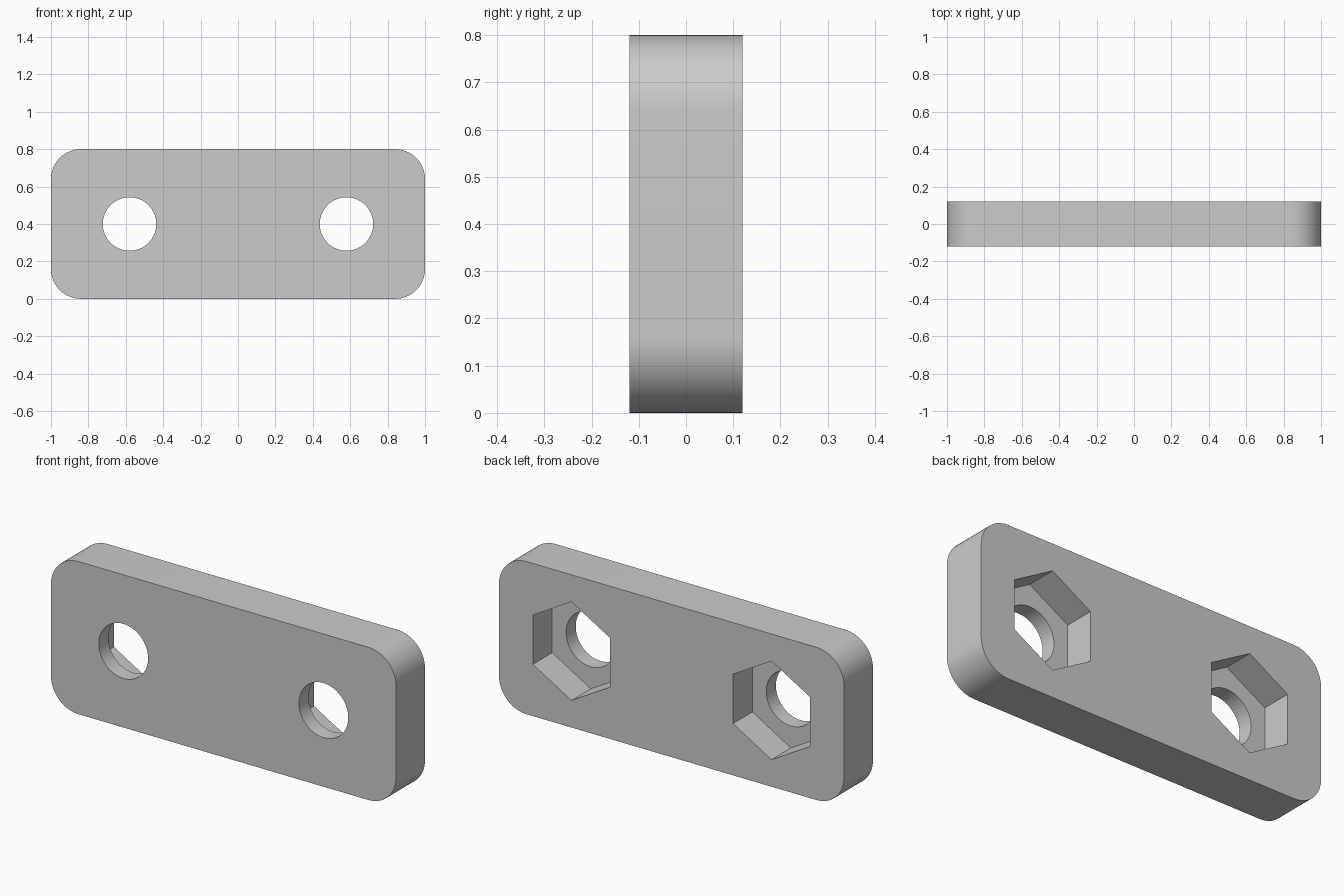
import bpy
import bmesh
from math import sin, cos, pi, radians, sqrt

WIDTH, HEIGHT, DEPTH = 2.0, 0.8, 0.24
CORNER = 0.16
HOLE_X, HOLE_RADIUS = 0.58, 0.143
NUT_FLATS, NUT_DEPTH = 0.447, 0.16
MID_Z = HEIGHT / 2

cube = bpy.data.objects.get("Cube")
if cube:
    bpy.data.objects.remove(cube, do_unlink=True)

grey = bpy.data.materials.new("plain grey")
grey.use_nodes = True
color = (0.6, 0.6, 0.6, 1)
grey.diffuse_color = color
grey.node_tree.nodes["Principled BSDF"].inputs["Base Color"].default_value = color


def prism(name, outline, y0, y1):
    """Extrude an x-z outline from y0 to y1."""
    bm = bmesh.new()
    face = bm.faces.new([bm.verts.new((x, y0, z)) for x, z in outline])
    moved = bmesh.ops.extrude_face_region(bm, geom=[face])["geom"]
    verts = [v for v in moved if isinstance(v, bmesh.types.BMVert)]
    bmesh.ops.translate(bm, verts=verts, vec=(0, y1 - y0, 0))
    bmesh.ops.recalc_face_normals(bm, faces=bm.faces)
    mesh = bpy.data.meshes.new(name)
    bm.to_mesh(mesh)
    bm.free()
    mesh.materials.append(grey)
    obj = bpy.data.objects.new(name, mesh)
    bpy.context.collection.objects.link(obj)
    return obj


def arc(cx, cz, radius, start, sweep, count):
    """Points along an arc, both ends included."""
    angles = [start + sweep * i / (count - 1) for i in range(count)]
    return [(cx + radius * cos(a), cz + radius * sin(a)) for a in angles]


# Plate with rounded corners
outline = []
for i, (sx, sz) in enumerate([(1, 1), (-1, 1), (-1, -1), (1, -1)]):
    outline += arc(sx * (WIDTH / 2 - CORNER), MID_Z + sz * (MID_Z - CORNER),
                   CORNER, i * pi / 2, pi / 2, 17)
plate = prism("plate", outline, -DEPTH / 2, DEPTH / 2)

# Bolt holes, and hexagonal nut pockets in the back
cutters = []
for x in (-HOLE_X, HOLE_X):
    circle = arc(x, MID_Z, HOLE_RADIUS, 0, 2 * pi, 65)[:-1]
    hexagon = arc(x, MID_Z, NUT_FLATS / sqrt(3), pi / 6, 2 * pi, 7)[:-1]
    cutters.append(prism("bolt_hole_cutter", circle, -DEPTH, DEPTH))
    cutters.append(prism("nut_pocket_cutter", hexagon, DEPTH / 2 - NUT_DEPTH, DEPTH))

bpy.ops.object.select_all(action="DESELECT")
plate.select_set(True)
bpy.context.view_layer.objects.active = plate
for cutter in cutters:
    cutter.hide_render = True
    cut = plate.modifiers.new("cut", "BOOLEAN")
    cut.operation = "DIFFERENCE"
    cut.solver = "EXACT"
    cut.object = cutter
    bpy.ops.object.modifier_apply(modifier=cut.name)
    bpy.data.objects.remove(cutter, do_unlink=True)

bpy.ops.object.shade_smooth_by_angle(angle=radians(30))
